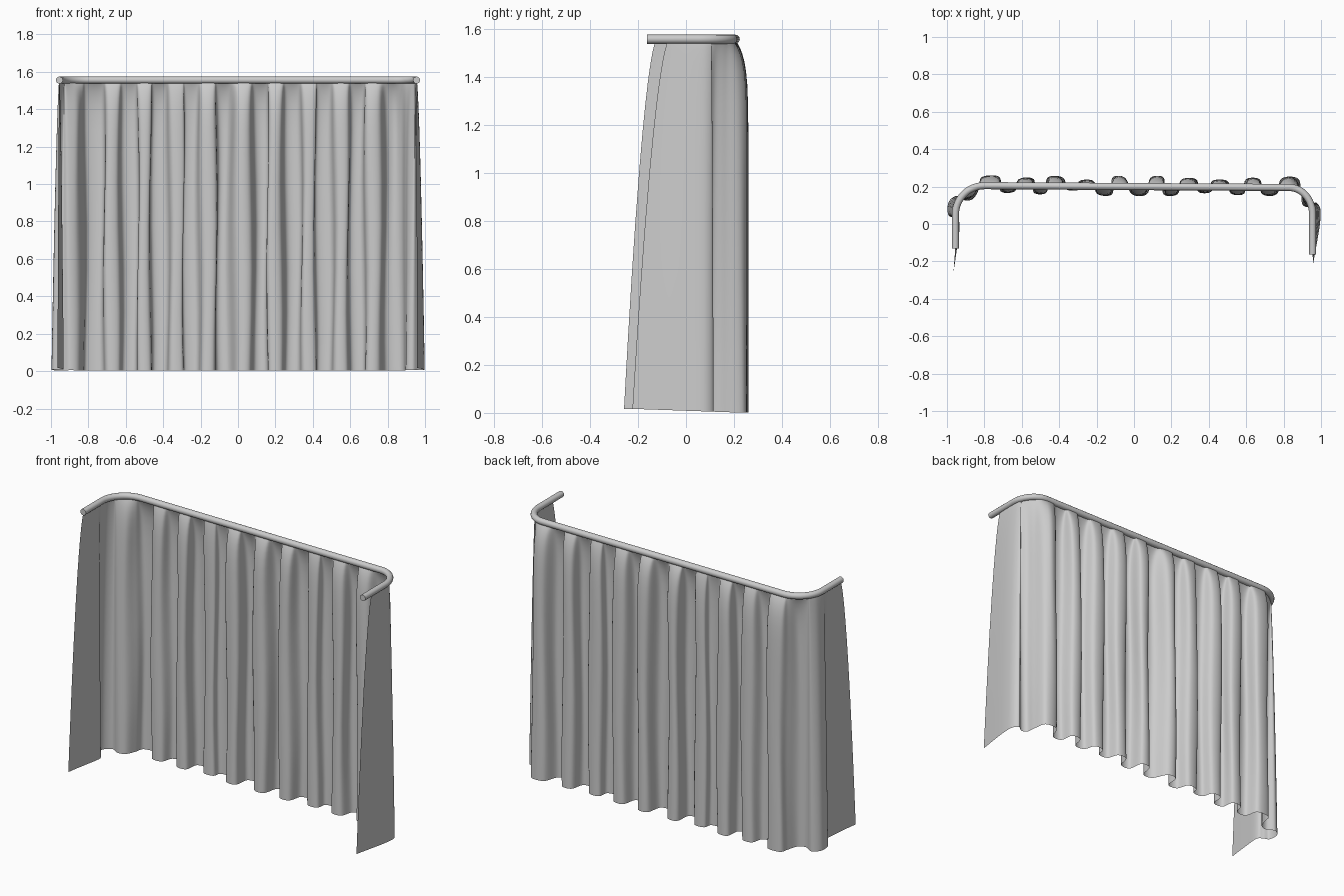
import bpy, bmesh, math
from mathutils import Vector

if "Cube" in bpy.data.objects:
    bpy.data.objects.remove(bpy.data.objects["Cube"])

ROD_Z, ROD_R, TOP_Z = 1.556, 0.019, 1.555


def smooth_path(pts, steps):
    """Catmull-Rom interpolation through points of any dimension."""
    pts = [Vector(p) for p in pts]
    ext = [2 * pts[0] - pts[1]] + pts + [2 * pts[-1] - pts[-2]]
    out = []
    for i in range(1, len(ext) - 2):
        a, b, c, d = ext[i - 1:i + 3]
        for s in range(steps):
            t = s / steps
            out.append(0.5 * (2 * b + (c - a) * t + (2 * a - 5 * b + 4 * c - d) * t ** 2
                              + (3 * b - a - 3 * c + d) * t ** 3))
    return out + [pts[-1]]


def corner(cx, cy, rx, ry, a0, a1, n=12):
    angs = [math.radians(a0 + (a1 - a0) * i / n) for i in range(n + 1)]
    return [(cx + rx * math.cos(a), cy + ry * math.sin(a)) for a in angs]


# Curved rail
path = [(-0.955, -0.13)]
path += corner(-0.80, 0.05, 0.155, 0.155, 180, 90)
path += corner(0.83, 0.05, 0.125, 0.145, 90, 0)
path += [(0.955, -0.162)]
cu = bpy.data.curves.new("rail", 'CURVE')
cu.dimensions = '3D'
cu.bevel_depth = ROD_R
cu.bevel_resolution = 4
cu.use_fill_caps = True
sp = cu.splines.new('POLY')
sp.points.add(len(path) - 1)
for p, (x, y) in zip(sp.points, path):
    p.co = (x, y, ROD_Z, 1)
rail = bpy.data.objects.new("rail", cu)
bpy.context.collection.objects.link(rail)
bpy.context.view_layer.objects.active = rail
rail.select_set(True)
bpy.ops.object.convert(target='MESH')
bpy.ops.object.shade_smooth_by_angle(angle=math.radians(40))
rail.select_set(False)


def on_rail(x, y):
    """Closest plan point on the rail; the free ends hang inwards at the top."""
    if y < 0.0:
        return (-0.955, y * 0.47) if x < 0 else (0.955, y * 0.31)
    best = None
    q = Vector((x, y))
    for a, b in zip(path, path[1:]):
        a, b = Vector(a), Vector(b)
        t = max(0, min(1, (q - a).dot(b - a) / (b - a).length_squared))
        c = a + (b - a) * t
        if best is None or (c - q).length < (best - q).length:
            best = c
    return tuple(best)


# Fold crests along the main run: (x, y at hem)
crests = [(-0.77, 0.252), (-0.67, 0.175), (-0.58, 0.24), (-0.50, 0.168), (-0.42, 0.248),
          (-0.33, 0.185), (-0.25, 0.23), (-0.16, 0.16), (-0.08, 0.247), (0.03, 0.16),
          (0.12, 0.247), (0.20, 0.16), (0.29, 0.238), (0.38, 0.172), (0.46, 0.23),
          (0.55, 0.163), (0.64, 0.238), (0.72, 0.16), (0.835, 0.243)]
hem = [(-0.965, -0.258), (-0.945, -0.12), (-0.932, 0.0), (-0.96, 0.03), (-0.993, 0.05),
       (-0.992, 0.115), (-0.95, 0.15), (-0.90, 0.125), (-0.855, 0.14), (-0.83, 0.20)]
for i, (x, y) in enumerate(crests):
    h = 0.032 if 0 < i < len(crests) - 1 else 0.042
    hem += [(x - h, y), (x + h, y)]
hem += [(0.895, 0.16), (0.90, 0.105), (0.935, 0.09), (0.97, 0.115), (0.995, 0.085),
        (0.997, 0.03), (0.985, -0.06), (0.956, -0.223)]

# Curtain sheet: gathered on the rail, opening into folds below
cols = smooth_path([h + on_rail(*h) for h in hem], 6)
levels = [0, .012, .025, .04, .06, .085, .12, .17, .25, .35, .5, .65, .8, .9, 1]
bm = bmesh.new()
grid = []
for t in levels:
    row = []
    fast = 1 - math.exp(-t / 0.05)
    slow = t ** 0.6
    for i, (bx, by, tx, ty) in enumerate(cols):
        side = max(0, min(1, (abs(bx) - 0.84) / 0.08))
        f = fast + (slow - fast) * side
        low = 0.002 + 0.014 * max(0, min(1, (0.2 - by) / 0.4))
        sway = 0.012 * math.sin(i * 0.21 + 3 * t) * math.sin(math.pi * t) * (1 - side)
        row.append(bm.verts.new((tx + (bx - tx) * f + sway, ty + (by - ty) * f,
                                 TOP_Z + (low - TOP_Z) * t)))
    grid.append(row)
for r0, r1 in zip(grid, grid[1:]):
    for i in range(len(r0) - 1):
        bm.faces.new((r0[i], r0[i + 1], r1[i + 1], r1[i])).smooth = True
me = bpy.data.meshes.new("curtain")
bm.to_mesh(me)
bm.free()
bpy.context.collection.objects.link(bpy.data.objects.new("curtain", me))
